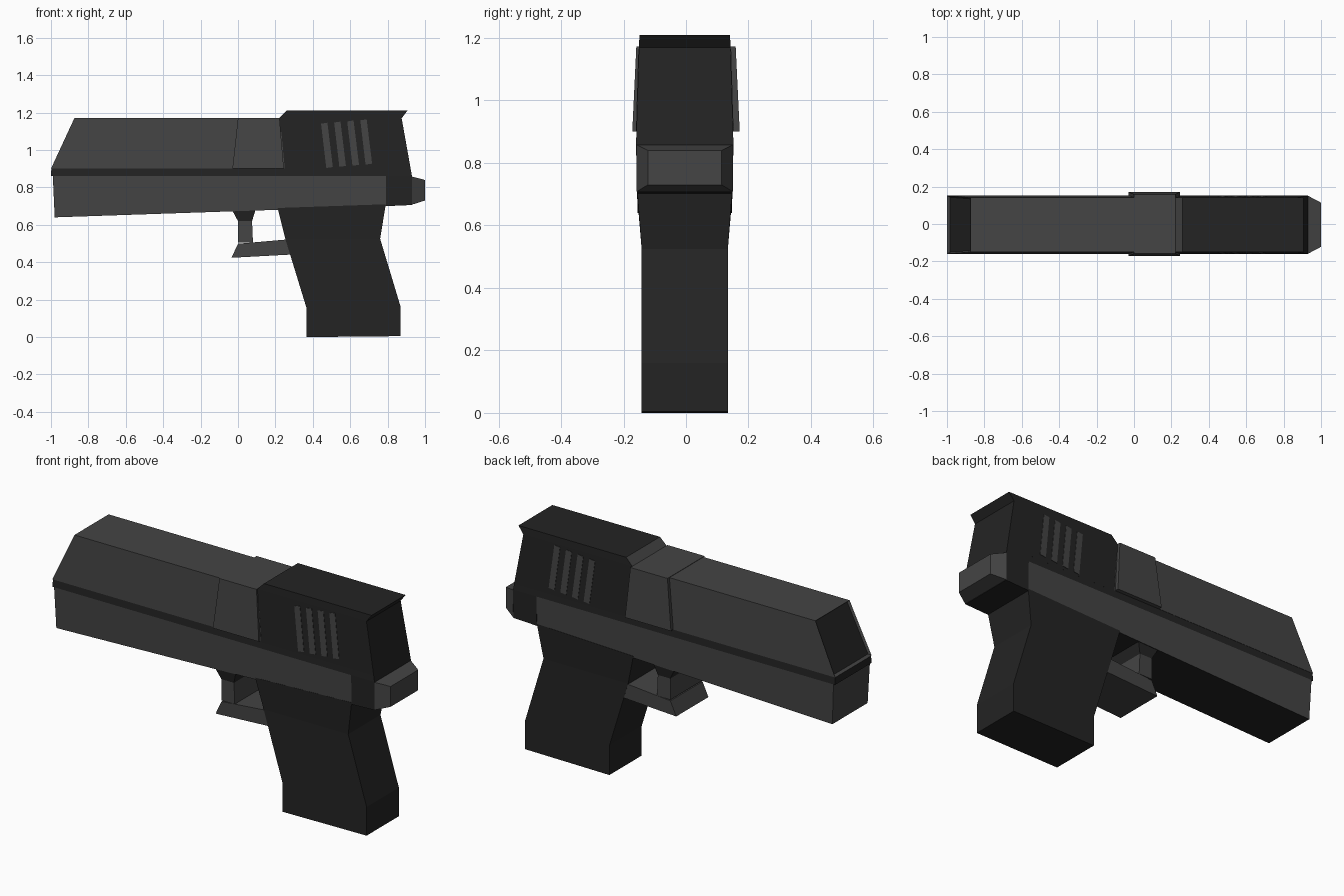
import bpy, bmesh
from mathutils import Vector

if "Cube" in bpy.data.objects:
    bpy.data.objects.remove(bpy.data.objects["Cube"])

YC = -0.004  # body centre line


def material(name, v):
    m = bpy.data.materials.new(name)
    m.diffuse_color = (v, v, v, 1)
    m.use_nodes = True
    m.node_tree.nodes["Principled BSDF"].inputs["Base Color"].default_value = m.diffuse_color
    return m


LIGHT = material("light_polymer", 0.058)
DARK = material("dark_polymer", 0.017)


def loft(name, rows, mat, yc=YC, paint=None, other=None, recess=None):
    """Stack of four-sided rings, bottom to top; row = (x0, z0, x1, z1, half_width).
    Faces pointing along 'paint' get material 'other'; 'recess' insets those faces."""
    bm = bmesh.new()
    rings = []
    for x0, z0, x1, z1, h in rows:
        rings.append([bm.verts.new(p) for p in (
            (x0, yc - h, z0), (x1, yc - h, z1), (x1, yc + h, z1), (x0, yc + h, z0))])
    bm.faces.new(rings[0][::-1])
    bm.faces.new(rings[-1])
    for a, b in zip(rings, rings[1:]):
        for i in range(4):
            j = (i + 1) % 4
            bm.faces.new((a[i], a[j], b[j], b[i]))
    bmesh.ops.recalc_face_normals(bm, faces=bm.faces)
    if paint:
        faces = [f for f in bm.faces if f.normal.dot(Vector(paint).normalized()) > 0.95]
        if recess:
            bmesh.ops.inset_individual(bm, faces=faces, thickness=recess, depth=0)
            bmesh.ops.translate(bm, vec=(recess, 0, 0),
                                verts=list({v for f in faces for v in f.verts}))
        for f in faces:
            f.material_index = 1
    me = bpy.data.meshes.new(name)
    bm.to_mesh(me)
    bm.free()
    me.materials.append(mat)
    me.materials.append(other or mat)
    ob = bpy.data.objects.new(name, me)
    bpy.context.collection.objects.link(ob)
    return ob


# Slide: front block with recessed muzzle face
loft("slide_front", [(-1, 0.9, 0.25, 0.9, 0.156), (-0.875, 1.17, 0.225, 1.17, 0.146)],
     LIGHT, paint=(-0.9, 0, 0.42), other=DARK, recess=0.012)

# Dark strip between slide and frame
loft("slide_rail", [(-1, 0.86, 0.93, 0.86, 0.156), (-0.998, 0.9, 0.923, 0.9, 0.1545)], DARK)

# Slide: raised rear block with overhanging sight lip
loft("slide_rear", [(0.248, 0.895, 0.924, 0.895, 0.1548),
                    (0.22, 1.17, 0.875, 1.17, 0.1465),
                    (0.26, 1.21, 0.905, 1.21, 0.145)],
     DARK, paint=(-0.7, 0, 0.7), other=LIGHT)

# Wider ejection sleeve around the slide
loft("ejection_sleeve", [(-0.03, 0.9, 0.245, 0.9, 0.172), (0.0, 1.172, 0.222, 1.172, 0.159)],
     LIGHT, yc=0)

# Slanted grip serrations on both sides
for side, tag in ((-1, "front"), (1, "back")):
    for i in range(4):
        dx, dz = 0.07 * i, 0.006 * i
        ob = loft(f"serration_{tag}_{i + 1}",
                  [(0.472 + dx, 0.904 + dz, 0.507 + dx, 0.909 + dz, 0.006),
                   (0.444 + dx, 1.141 + dz, 0.478 + dx, 1.146 + dz, 0.006)], LIGHT, yc=0)
        # follow the inward lean of the slide side
        for v in ob.data.vertices:
            v.co.y += YC + side * (0.1505 - (v.co.z - 0.9) * 0.03)

# Frame with dark underside, and its dark rear block
loft("frame", [(-0.98, 0.64, 0.79, 0.70, 0.151), (-0.99, 0.86, 0.79, 0.86, 0.156)],
     LIGHT, paint=(0, 0, -1), other=DARK)
loft("frame_rear", [(0.79, 0.70, 0.93, 0.706, 0.1525), (0.79, 0.86, 0.93, 0.86, 0.156)], DARK)

# Tapered tail block
tail = loft("tail_block", [(0.93, 0.708, 1, 0.73, 0.154), (0.93, 0.858, 1, 0.84, 0.155)], LIGHT)
for v in tail.data.vertices:
    if v.co.x > 0.97:
        v.co.y = YC + (0.118 if v.co.y > YC else -0.118)

# Grip
loft("grip", [(0.365, 0, 0.87, 0.005, 0.138), (0.365, 0.16, 0.87, 0.16, 0.138),
              (0.253, 0.525, 0.76, 0.525, 0.138), (0.212, 0.69, 0.79, 0.71, 0.152)], DARK)

# Trigger guard: dark mount, post and lower bar
loft("guard_mount", [(0, 0.62, 0.075, 0.62, 0.138), (-0.035, 0.685, 0.095, 0.685, 0.15)], DARK)
loft("guard_post", [(0, 0.505, 0.08, 0.506, 0.138), (0, 0.62, 0.075, 0.62, 0.138)], LIGHT)
loft("guard_bar", [(-0.035, 0.424, 0.3, 0.442, 0.1375), (0, 0.499, 0.3, 0.525, 0.1375)], LIGHT)
